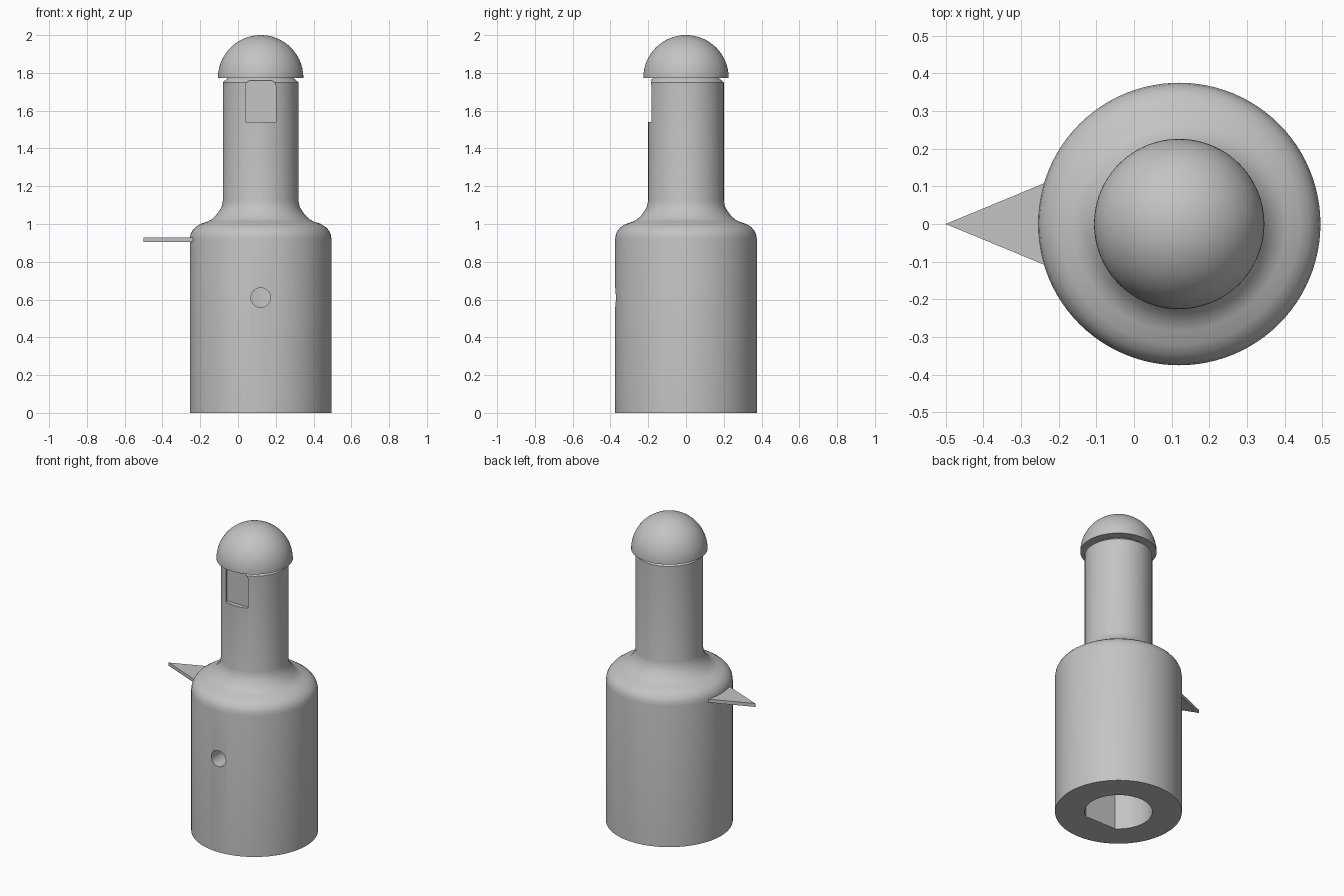
import bpy, bmesh
from math import sin, cos, pi, radians, acos
from mathutils import Vector

cube = bpy.data.objects.get("Cube")
if cube:
    bpy.data.objects.remove(cube, do_unlink=True)

AXIS_X = 0.12      # centre line of the turned parts

grey = bpy.data.materials.new("plain grey")
grey.use_nodes = True
grey.diffuse_color = (0.55, 0.55, 0.55, 1)
grey.node_tree.nodes["Principled BSDF"].inputs["Base Color"].default_value = grey.diffuse_color


def finish(name, bm):
    bmesh.ops.remove_doubles(bm, verts=bm.verts, dist=1e-5)
    bmesh.ops.recalc_face_normals(bm, faces=bm.faces)
    mesh = bpy.data.meshes.new(name)
    bm.to_mesh(mesh)
    bm.free()
    mesh.materials.append(grey)
    obj = bpy.data.objects.new(name, mesh)
    bpy.context.collection.objects.link(obj)
    return obj


def lathe(name, profile, steps=96):
    """Spin a (radius, height) profile around the centre line."""
    bm = bmesh.new()
    verts = [bm.verts.new((AXIS_X + r, 0, z)) for r, z in profile]
    edges = [bm.edges.new(pair) for pair in zip(verts, verts[1:])]
    bmesh.ops.spin(bm, geom=verts + edges, cent=(AXIS_X, 0, 0), axis=(0, 0, 1),
                   angle=2 * pi, steps=steps)
    return finish(name, bm)


def prism(name, outline, direction):
    """Extrude a closed outline along a direction."""
    bm = bmesh.new()
    face = bm.faces.new([bm.verts.new(p) for p in outline])
    top = bmesh.ops.extrude_face_region(bm, geom=[face])
    moved = [g for g in top["geom"] if isinstance(g, bmesh.types.BMVert)]
    bmesh.ops.translate(bm, verts=moved, vec=Vector(direction))
    return finish(name, bm)


def activate(obj):
    bpy.ops.object.select_all(action="DESELECT")
    obj.select_set(True)
    bpy.context.view_layer.objects.active = obj


def cut(obj, cutter):
    cutter.hide_render = True
    mod = obj.modifiers.new("cut", "BOOLEAN")
    mod.operation = "DIFFERENCE"
    mod.solver = "EXACT"
    mod.object = cutter
    activate(obj)
    bpy.ops.object.modifier_apply(modifier=mod.name)
    bpy.data.objects.remove(cutter, do_unlink=True)


def smooth(obj):
    activate(obj)
    bpy.ops.object.shade_smooth_by_angle(angle=radians(30))


# Turned body: wide base, rounded shoulder, neck with chamfered top
shoulder = [(0.375, 0.92), (0.371, 0.945), (0.362, 0.964), (0.347, 0.982), (0.32, 1.0),
            (0.283, 1.012), (0.26, 1.024), (0.24, 1.042), (0.223, 1.064),
            (0.207, 1.09), (0.2, 1.125)]
body = lathe("body", [(0, 0), (0.375, 0)] + shoulder
             + [(0.2, 1.75), (0.165, 1.78), (0, 1.78)])

# D-shaped shaft bore in the underside, flat towards the front
R, FLAT = 0.2, 0.165
half = acos(FLAT / R)
arc = [-pi / 2 + half + (2 * pi - 2 * half) * i / 64 for i in range(65)]
cut(body, prism("bore_cutter", [(AXIS_X + R * cos(a), R * sin(a), -0.1) for a in arc],
                (0, 0, 0.95)))

# Set screw hole through the front wall into the bore
ring = [2 * pi * i / 32 for i in range(32)]
cut(body, prism("screw_hole_cutter",
                [(AXIS_X + 0.052 * cos(a), -0.5, 0.61 + 0.052 * sin(a)) for a in ring],
                (0, 0.45, 0)))

# Shallow window recess at the top of the neck, upper corners rounded
corner = [pi / 2 * i / 6 for i in range(7)]
right = [(0.05 + 0.03 * cos(a), 1.73 + 0.03 * sin(a)) for a in corner]
window = [(0.08, 1.54)] + right + [(-x, z) for x, z in reversed(right)] + [(-0.08, 1.54)]
cut(body, prism("window_cutter", [(AXIS_X + x, -0.3, z) for x, z in window],
                (0, 0.13, 0)))
smooth(body)

# Domed cap
DOME = 0.226
dome = [(DOME * cos(pi / 2 * i / 24), 2 - DOME + DOME * sin(pi / 2 * i / 24))
        for i in range(25)]
smooth(lathe("domed_cap", [(0, 2 - DOME)] + dome))

# Thin triangular pointer on the right side
prism("pointer", [(-0.5, 0, 0.906), (-0.2, -0.124, 0.906), (-0.2, 0.124, 0.906)],
      (0, 0, 0.022))
